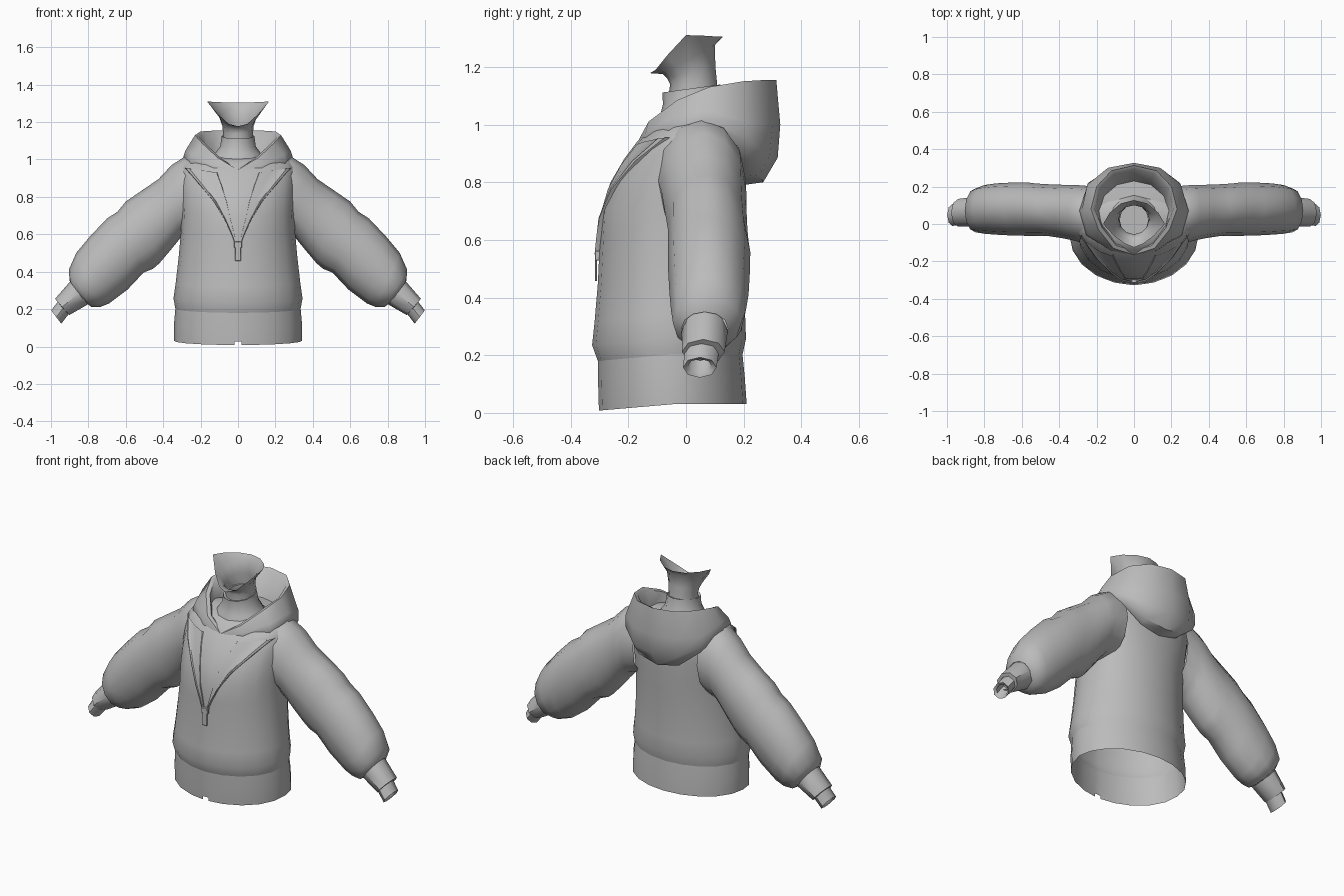
import bpy, bmesh, math
from mathutils import Vector
from mathutils.bvhtree import BVHTree

grey = bpy.data.materials.new("light grey")
grey.diffuse_color = (0.5, 0.5, 0.5, 1)


def finish(name, bm, angle=40, mirror=False):
    bmesh.ops.recalc_face_normals(bm, faces=bm.faces)
    me = bpy.data.meshes.new(name)
    bm.to_mesh(me)
    bm.free()
    me.materials.append(grey)
    ob = bpy.data.objects.new(name, me)
    bpy.context.collection.objects.link(ob)
    if mirror:
        ob.modifiers.new("mirror", "MIRROR")
    bpy.ops.object.select_all(action="DESELECT")
    ob.select_set(True)
    bpy.context.view_layer.objects.active = ob
    bpy.ops.object.shade_smooth_by_angle(angle=math.radians(angle))
    return ob


def loft(rings, closed=True, cap_start=False, cap_end=False):
    bm = bmesh.new()
    vs = [[bm.verts.new(p) for p in r] for r in rings]
    for a, b in zip(vs, vs[1:]):
        n = len(a)
        for i in range(n if closed else n - 1):
            j = (i + 1) % n
            bm.faces.new((a[i], a[j], b[j], b[i]))
    if cap_start:
        bm.faces.new(vs[0])
    if cap_end:
        bm.faces.new(vs[-1])
    return bm


# Torso rings: z, half width, front y, back y, squareness of the back
NOTCH = 0.055
ANGLES = [NOTCH] + [math.radians(18 * i) for i in range(1, 20)] + [2 * math.pi - NOTCH]


def torso_ring(z, w, yf, yb, power=1.0):
    yc, d = (yf + yb) / 2, (yb - yf) / 2
    pts = []
    for a in ANGLES:
        c = math.cos(a)
        k = c if c > 0 else -abs(c) ** power
        pts.append((w * math.sin(a), yc - d * k, z + 0.022 * min(1, 1 - c)))
    return pts


bm = loft([torso_ring(*r) for r in [
    (0.18, 0.335, -0.306, 0.196), (0.235, 0.345, -0.326, 0.208),
    (0.32, 0.333, -0.317, 0.205), (0.45, 0.318, -0.306, 0.2, 0.9),
    (0.6, 0.304, -0.299, 0.204, 0.8), (0.7, 0.302, -0.294, 0.206, 0.7),
    (0.8, 0.305, -0.262, 0.205, 0.6), (0.88, 0.308, -0.215, 0.2, 0.55),
    (0.94, 0.305, -0.17, 0.18, 0.6), (0.975, 0.28, -0.135, 0.15, 0.7),
    (1.0, 0.2, -0.11, 0.14), (1.01, 0.11, -0.07, 0.12)]])
surface = BVHTree.FromBMesh(bm)
finish("body", bm, 60)

# Waistband with a small notch cut at the bottom centre front
bm = loft([torso_ring(0.008, 0.342, -0.302, 0.21), torso_ring(0.028, 0.342, -0.303, 0.209),
           torso_ring(0.1, 0.342, -0.305, 0.204), torso_ring(0.18, 0.335, -0.306, 0.196)])
cut = [f for f in bm.faces if f.calc_center_median().z < 0.03
       and abs(f.calc_center_median().x) < 0.002 and f.calc_center_median().y < 0]
bmesh.ops.delete(bm, geom=cut, context="FACES")
finish("waistband", bm)


# Sleeve rings: upper x, z, lower x, z, centre y, half depth
def sleeve_ring(ux, uz, lx, lz, yc, ry, n=12):
    u, l = Vector((ux, yc, uz)), Vector((lx, yc, lz))
    c, h = (u + l) / 2, (u - l) / 2
    return [c + h * math.cos(t) + Vector((0, ry * math.sin(t), 0))
            for t in (2 * math.pi * i / n for i in range(n))]


finish("sleeve", loft([sleeve_ring(*r) for r in [
    (0.2, 1.025, 0.22, 0.62, 0.045, 0.155), (0.285, 1.015, 0.29, 0.6, 0.055, 0.152),
    (0.355, 0.97, 0.32, 0.565, 0.062, 0.147), (0.425, 0.895, 0.365, 0.51, 0.068, 0.142),
    (0.52, 0.83, 0.42, 0.445, 0.075, 0.138), (0.6, 0.775, 0.455, 0.415, 0.077, 0.14),
    (0.645, 0.72, 0.505, 0.395, 0.08, 0.143), (0.7, 0.685, 0.59, 0.305, 0.08, 0.142),
    (0.79, 0.59, 0.69, 0.23, 0.08, 0.137), (0.865, 0.5, 0.735, 0.212, 0.078, 0.13),
    (0.905, 0.41, 0.785, 0.212, 0.073, 0.118), (0.9, 0.35, 0.818, 0.238, 0.065, 0.08)]]), 60, True)

finish("cuff", loft([sleeve_ring(*r, 8) for r in [
    (0.885, 0.36, 0.79, 0.235, 0.065, 0.076), (0.9, 0.345, 0.808, 0.222, 0.065, 0.08),
    (0.978, 0.255, 0.902, 0.168, 0.06, 0.074),
    (0.965, 0.24, 0.922, 0.186, 0.055, 0.054)]]), 50, True)

finish("inner_cuff", loft([sleeve_ring(*r, 8) for r in [
    (0.955, 0.25, 0.9, 0.18, 0.055, 0.06), (0.999, 0.193, 0.945, 0.122, 0.048, 0.058),
    (0.985, 0.187, 0.945, 0.138, 0.048, 0.042), (0.94, 0.245, 0.905, 0.2, 0.05, 0.04)]],
    cap_end=True), 50, True)


# Hood: each half ring runs from front centre to back centre
def full(half):
    return half + [(-x, y, z) for x, y, z in half[-2:0:-1]]


hood_low = [
    [(0, -.155, .915), (.13, -.13, .93), (.25, -.06, .965), (.28, .07, .97),
     (.22, .185, .9), (.12, .2, .82), (0, .2, .79)],
    [(0, -.165, .918), (.13, -.135, .935), (.253, -.06, .975), (.288, .07, .995),
     (.235, .21, .91), (.13, .255, .825), (0, .268, .8)],
    [(0, -.17, .922), (.13, -.14, .945), (.255, -.06, .99), (.292, .07, 1.015),
     (.245, .22, .945), (.14, .29, .89), (0, .318, .885)],
    [(0, -.17, .932), (.125, -.14, .97), (.245, -.05, 1.025), (.28, .07, 1.05),
     (.25, .21, 1.01), (.14, .3, 1.0), (0, .327, 1.0)]]
hood_top = [
    [(0, -.165, .945), (.11, -.13, 1.01), (.19, -.03, 1.085), (.23, .08, 1.13),
     (.2, .2, 1.15), (.12, .285, 1.155), (0, .313, 1.155)],
    [(0, -.145, .945), (.095, -.115, 1.01), (.17, -.02, 1.08), (.21, .08, 1.12),
     (.18, .195, 1.14), (.105, .27, 1.145), (0, .295, 1.145)],
    [(0, -.11, .93), (.1, -.08, .95), (.17, 0, 1.0), (.185, .07, 1.01),
     (.16, .15, 1.01), (.09, .21, 1.01), (0, .23, 1.01)],
    [(0, -.07, .93), (.06, -.05, .98), (.1, -.01, 1.015), (.11, .04, 1.02),
     (.09, .09, 1.02), (.05, .12, 1.02), (0, .13, 1.02)]]
finish("hood", loft([full(h) for h in hood_low + hood_top]), 50)


# Undershirt collar and neck
def oval(z, rx, y0, y1, n=12, tilt=0):
    return [(rx * math.sin(t), (y0 + y1) / 2 - (y1 - y0) / 2 * math.cos(t), z - tilt * math.cos(t))
            for t in (2 * math.pi * i / n for i in range(n))]


finish("inner_collar", loft([
    oval(0.96, 0.17, -0.12, 0.17), oval(1.03, 0.125, -0.09, 0.15),
    oval(1.07, 0.095, -0.08, 0.13), oval(1.125, 0.088, -0.082, 0.12, tilt=0.014),
    oval(1.12, 0.076, -0.062, 0.105, tilt=0.014)]), 50)
jaw = [(0, -.125, 1.178), (.05, -.105, 1.19), (.105, -.065, 1.24), (.165, 0, 1.31),
       (.13, .06, 1.308), (.07, .11, 1.305), (0, .128, 1.305)]
finish("neck", loft([
    oval(1.07, 0.085, -0.065, 0.115), oval(1.14, 0.08, -0.055, 0.108),
    oval(1.18, 0.084, -0.065, 0.102, tilt=0.02), oval(1.225, 0.1, -0.08, 0.1, tilt=0.05),
    full(jaw)], cap_start=True), 50)


# Open collar flaps, laid on the chest
def on_chest(x, z, lift):
    hit = surface.ray_cast(Vector((x, -2, z)), Vector((0, 1, 0)))[0]
    return (x, (hit.y if hit else -0.05) - lift, z)


outer = [(.285, .955), (.215, .875), (.13, .775), (.07, .675), (.035, .6), (.016, .55)]
inner = [(.11, .93), (.085, .86), (.06, .775), (.04, .68), (.022, .61), (.008, .55)]
rows = []
for s, lift in ((0, -0.004), (0.03, 0.014), (0.14, 0.016), (0.2, 0.008),
                (0.6, 0.008), (0.97, 0.008), (1, -0.003)):
    rows.append([on_chest(a[0] + (b[0] - a[0]) * s, a[1] + (b[1] - a[1]) * s, lift)
                 for a, b in zip(outer, inner)])
finish("collar_flap", loft(rows, closed=False), 35, True)


# Zip slider and pull tab
def box(name, x, y, z, sx, sy, sz):
    bm = bmesh.new()
    bmesh.ops.create_cube(bm, size=1)
    for v in bm.verts:
        v.co = Vector((x + v.co.x * sx, y + v.co.y * sy, z + v.co.z * sz))
    bmesh.ops.bevel(bm, geom=bm.edges[:], offset=0.002, segments=1, affect="EDGES")
    finish(name, bm, 30)


box("zip_slider", 0, -0.307, 0.545, 0.042, 0.018, 0.034)
box("zip_pull", 0, -0.312, 0.495, 0.03, 0.008, 0.075)
